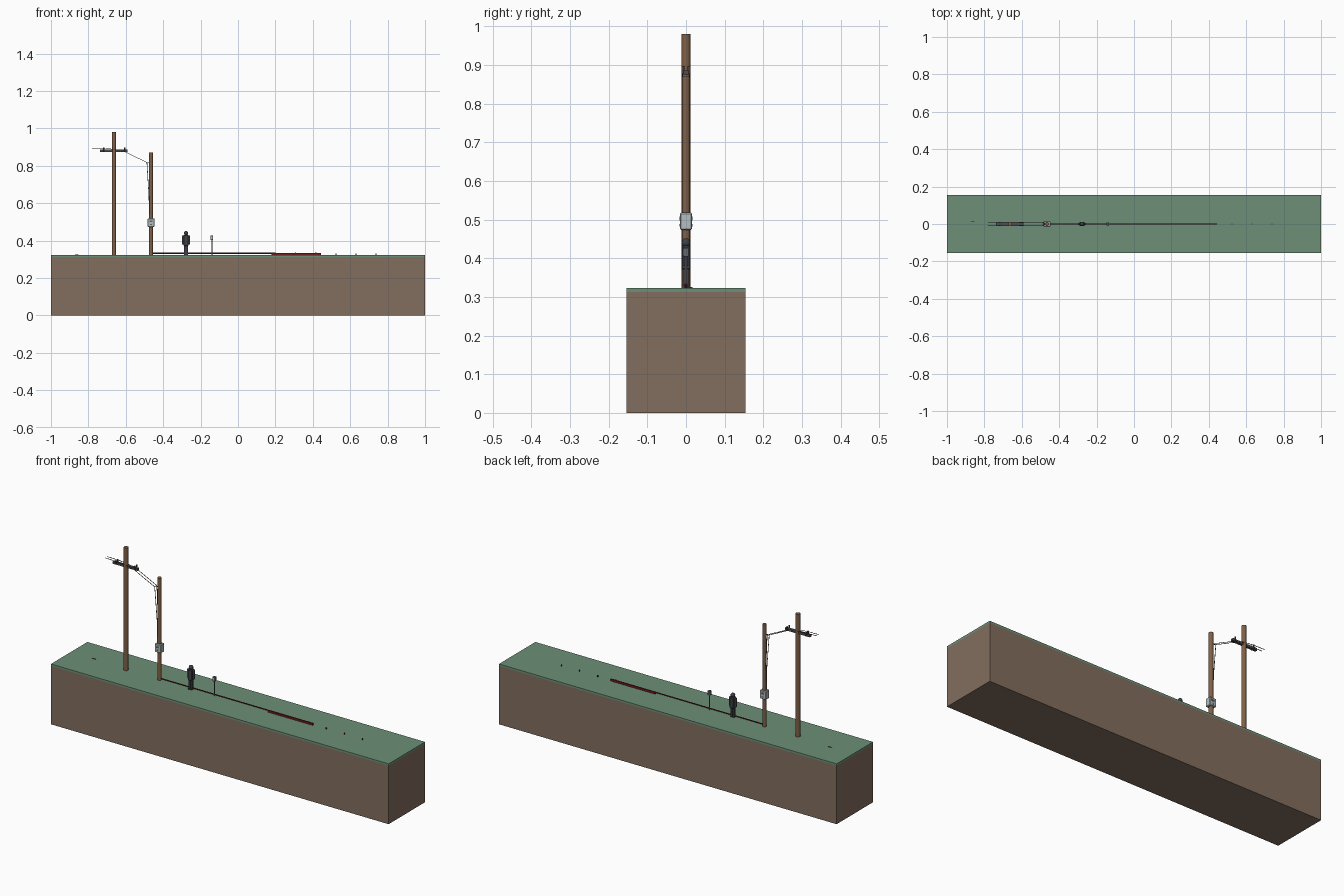
import bpy, math
from mathutils import Vector

if "Cube" in bpy.data.objects:
    bpy.data.objects.remove(bpy.data.objects["Cube"])

G = 0.323  # ground level


def mat(name, rgb):
    m = bpy.data.materials.new(name)
    m.diffuse_color = (*rgb, 1)
    m.use_nodes = True
    m.node_tree.nodes["Principled BSDF"].inputs["Base Color"].default_value = m.diffuse_color
    return m


SOIL = mat("soil brown", (0.225, 0.155, 0.113))
GRASS = mat("grass green", (0.155, 0.275, 0.185))
WOOD = mat("pole brown", (0.22, 0.118, 0.062))
STEEL = mat("dark steel", (0.08, 0.08, 0.085))
BOXGREY = mat("cabinet grey", (0.46, 0.52, 0.53))
CLOTH = mat("dark clothing", (0.05, 0.053, 0.062))
SLEEVE = mat("mid grey", (0.13, 0.14, 0.15))
RED = mat("dark red", (0.16, 0.012, 0.015))
CERAMIC = mat("insulator brown", (0.09, 0.05, 0.035))


def finish(o, name, m, smooth=False):
    o.name = name
    o.data.materials.append(m)
    if smooth:
        bpy.ops.object.shade_smooth_by_angle(angle=math.radians(40))
    return o


def box(name, x, y, z, m, bevel=0):
    """Box from (min, max) pairs."""
    c = [(a + b) / 2 for a, b in (x, y, z)]
    bpy.ops.mesh.primitive_cube_add(size=1, location=c)
    o = bpy.context.object
    o.scale = [b - a for a, b in (x, y, z)]
    bpy.ops.object.transform_apply(location=False, rotation=False, scale=True)
    if bevel:
        b = o.modifiers.new("bevel", 'BEVEL')
        b.width = bevel
        b.segments = 1
    return finish(o, name, m)


def rod(name, a, b, r, m, sides=16):
    """Cylinder between two points."""
    a, b = Vector(a), Vector(b)
    bpy.ops.mesh.primitive_cylinder_add(vertices=sides, radius=r, depth=(b - a).length,
                                        location=(a + b) / 2)
    o = bpy.context.object
    o.rotation_euler = (b - a).to_track_quat('Z', 'Y').to_euler()
    return finish(o, name, m, sides > 8)


def wire(name, pts, r, m):
    c = bpy.data.curves.new(name, 'CURVE')
    c.dimensions = '3D'
    c.bevel_depth = r
    c.bevel_resolution = 1
    c.use_fill_caps = True
    s = c.splines.new('POLY')
    s.points.add(len(pts) - 1)
    for p, q in zip(s.points, pts):
        p.co = (*q, 1)
    o = bpy.data.objects.new(name, c)
    o.data.materials.append(m)
    bpy.context.collection.objects.link(o)


# Ground block
box("soil_block", (-1, 1), (-0.154, 0.154), (0, 0.312), SOIL)
box("grass_layer", (-1, 1), (-0.154, 0.154), (0.312, G), GRASS)

# Poles
P1, P2 = -0.663, -0.465
rod("tall_pole", (P1, 0, G), (P1, 0, 0.98), 0.0118, WOOD)
rod("short_pole", (P2, 0, G), (P2, 0, 0.87), 0.0108, WOOD)

# Crossarm with insulators
box("crossarm", (-0.738, -0.59), (-0.007, 0.007), (0.874, 0.886), STEEL)
for x in (-0.717, -0.605):
    for y in (-0.008, 0.008):
        rod("insulator", (x, y, 0.876), (x, y, 0.897), 0.004, CERAMIC, 10)

# Overhead wires, dropping to the short pole and down to the cabinet
for y in (-0.009, 0.009):
    wire("overhead_wire", [(-0.78, y, 0.894), (-0.717, y, 0.893), (-0.66, y, 0.888),
                           (-0.605, y, 0.875), (-0.54, y, 0.843), (-0.487, y, 0.818)], 0.0014, STEEL)
    wire("drop_wire", [(-0.487, y, 0.818), (-0.481, y * 0.7, 0.72), (-0.476, y * 0.5, 0.64),
                       (-0.474, y * 0.5, 0.515)], 0.0016, STEEL)
rod("wire_bracket", (-0.489, 0, 0.818), (P2, 0, 0.818), 0.002, STEEL, 8)

# Cabinet with door panels on both ends
box("cabinet", (-0.484, -0.446), (-0.0155, 0.0155), (0.473, 0.518), BOXGREY, 0.003)
for s in (-1, 1):
    ys = sorted((s * 0.0150, s * 0.0165))
    box("cabinet_vent", (-0.474, -0.456), ys, (0.498, 0.508), SLEEVE)
    box("cabinet_latch", (-0.470, -0.460), ys, (0.482, 0.489), SLEEVE)

# Standing figure
F = -0.278
for s in (-1, 1):
    xs = sorted((F + s * 0.001, F + s * 0.0105))
    box("leg", xs, (-0.006, 0.006), (G, 0.374), CLOTH)
    box("foot", xs, (-0.011, 0.006), (G, 0.329), CLOTH)
    box("arm", sorted((F + s * 0.013, F + s * 0.021)), (-0.005, 0.005), (0.380, 0.428), SLEEVE, 0.001)
box("torso", (F - 0.013, F + 0.013), (-0.012, 0.012), (0.371, 0.431), CLOTH, 0.003)
bpy.ops.mesh.primitive_uv_sphere_add(segments=16, ring_count=8, radius=0.0115, location=(F, 0, 0.440))
finish(bpy.context.object, "head", CLOTH, True)

# Meter on a thin post
rod("meter_post", (-0.14, 0, G), (-0.14, 0, 0.41), 0.003, SLEEVE, 10)
box("meter_head", (-0.147, -0.133), (-0.007, 0.007), (0.403, 0.427), SLEEVE, 0.001)
box("meter_face", (-0.145, -0.135), (-0.0078, -0.0065), (0.408, 0.422), BOXGREY)

# Cable laid out along the ground
rod("cable", (P2, 0, 0.332), (0.20, 0, 0.332), 0.0028, RED, 8)
box("cable_strip", (0.18, 0.445), (-0.004, 0.004), (G, 0.333), RED)

# Marker pegs
for i in range(5):
    x = 0.308 + i * 0.1075
    rod("marker_peg", (x, 0, G), (x, 0, 0.331 if i > 1 else 0.335), 0.003, RED, 8)

# Small plate beside the tall pole
box("ground_plate", (-0.872, -0.852), (0.012, 0.017), (G, 0.325), STEEL)
